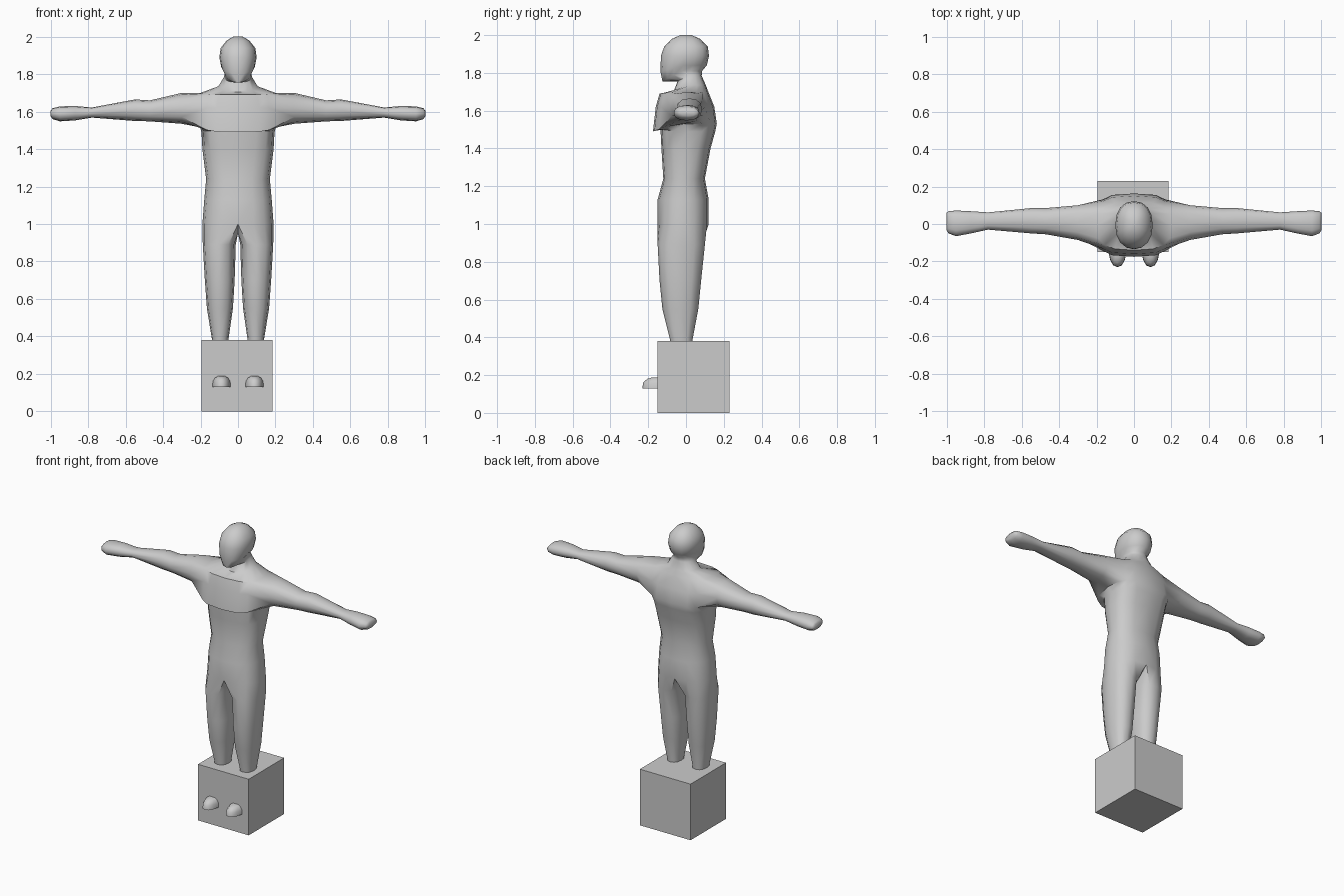
import bpy, bmesh, math
from mathutils import Matrix

if "Cube" in bpy.data.objects:
    bpy.data.objects.remove(bpy.data.objects["Cube"])

grey = bpy.data.materials.new("plain grey")
grey.use_nodes = True
colour = (0.6, 0.6, 0.6, 1)
grey.diffuse_color = colour
grey.node_tree.nodes["Principled BSDF"].inputs["Base Color"].default_value = colour


def finish(bm, name, smooth=None):
    bmesh.ops.recalc_face_normals(bm, faces=bm.faces[:])
    mesh = bpy.data.meshes.new(name)
    bm.to_mesh(mesh)
    bm.free()
    mesh.materials.append(grey)
    obj = bpy.data.objects.new(name, mesh)
    bpy.context.collection.objects.link(obj)
    if smooth:
        bpy.ops.object.select_all(action='DESELECT')
        obj.select_set(True)
        bpy.context.view_layer.objects.active = obj
        bpy.ops.object.shade_smooth_by_angle(angle=math.radians(smooth))
    return obj


def power(v, e):
    return math.copysign(abs(v) ** e, v)


def half_ring(bm, z, width, front, back, e=0.85, tilt=0):
    """Half outline from front centre to back centre; tilt shifts the front up or down."""
    ring = []
    for i in range(9):
        a = math.pi * (i / 8 - 0.5)
        x = 0 if i in (0, 8) else width * power(math.cos(a), e)
        y = (front + back) / 2 + (back - front) / 2 * power(math.sin(a), e)
        ring.append(bm.verts.new((x, y, z + tilt * max(0, -math.sin(a)))))
    return ring


def oval(start, u0, u1, v0, v1):
    """Twelve points of an oval filling the given bounds."""
    for i in range(12):
        a = math.radians(start + 30 * i)
        yield ((u0 + u1) / 2 + (u1 - u0) / 2 * power(math.cos(a), 0.85),
               (v0 + v1) / 2 + (v1 - v0) / 2 * power(math.sin(a), 0.85))


def bridge(bm, a, b, closed=True, skip=()):
    n = len(a)
    for i in range(n if closed else n - 1):
        if i not in skip:
            j = (i + 1) % n
            bm.faces.new((a[i], a[j], b[j], b[i]))


bm = bmesh.new()

# Torso, neck and head: height, half width, front, back, squareness, front tilt
sections = [
    (1.00, .19, -.15, .12), (1.13, .18, -.15, .12), (1.24, .17, -.12, .10),
    (1.40, .19, -.13, .13, .75), (1.49, .195, -.135, .155, .7, .01),
    (1.53, .205, -.175, .163, .6, -.04), (1.62, .205, -.16, .15, .6),
    (1.70, .20, -.14, .118, .7, -.01), (1.735, .105, -.065, .105, .85, -.03),
    (1.785, .075, -.045, .083, .85, -.03), (1.81, .07, -.125, .085, .9, -.055),
    (1.84, .09, -.135, .11, .9, -.035), (1.89, .10, -.133, .122, .9),
    (1.94, .092, -.115, .115, .9), (1.98, .06, -.075, .075, .9), (2.0, .025, -.03, .03)]
rings = [half_ring(bm, *s) for s in sections]
for k in range(len(rings) - 1):
    bridge(bm, rings[k], rings[k + 1], False, range(2, 6) if k in (5, 6) else ())
bm.faces.new(rings[-1])

# Arm grown out of the shoulder opening: reach, front, back, bottom, top
low, mid, high = rings[5:8]
loop = low[2:7] + [mid[6]] + high[6:1:-1] + [mid[2]]
for x, front, back, bottom, top in [
        (.30, -.085, .10, 1.535, 1.70), (.47, -.055, .085, 1.548, 1.66),
        (.55, -.05, .085, 1.55, 1.665), (.78, -.03, .062, 1.568, 1.622),
        (.87, -.05, .068, 1.553, 1.63), (.95, -.065, .072, 1.548, 1.628),
        (.99, -.05, .068, 1.56, 1.618), (1.0, -.035, .06, 1.575, 1.605)]:
    ring = [bm.verts.new((x, y, z)) for y, z in oval(210, front, back, bottom, top)]
    bridge(bm, loop, ring)
    loop = ring
bm.faces.new(loop)

# Leg grown out of half the hips plus the crotch line
loop = rings[0] + [bm.verts.new((0, y, .95)) for y in (.06, -.02, -.09)]
for z, inner, outer, front, back in [
        (.89, .012, .188, -.15, .10), (.70, .018, .177, -.14, .08),
        (.55, .027, .166, -.125, .065), (.39, .05, .14, -.085, .035),
        (.15, .05, .13, -.08, .04)]:
    ring = [bm.verts.new((x, y, z)) for x, y in oval(-120, inner, outer, front, back)]
    bridge(bm, loop, ring)
    loop = ring
bm.faces.new(loop)

# Other half of the body
bmesh.ops.mirror(bm, geom=bm.verts[:] + bm.edges[:] + bm.faces[:],
                 matrix=Matrix.Identity(4), merge_dist=.0005, axis='X')
finish(bm, "body", 55)

# Feet, with the toes poking out of the block
for name, side in (("left_foot", 1), ("right_foot", -1)):
    bm = bmesh.new()
    feet = [half_ring(bm, *s) for s in [(.13, .052, -.23, .06), (.16, .05, -.228, .06),
                                       (.18, .04, -.205, .05), (.188, .025, -.18, .03)]]
    for a, b in zip(feet, feet[1:]):
        bridge(bm, a, b, False)
    bm.faces.new(feet[0])
    bm.faces.new(feet[-1])
    bmesh.ops.mirror(bm, geom=bm.verts[:] + bm.edges[:] + bm.faces[:],
                     matrix=Matrix.Identity(4), merge_dist=.0005, axis='X')
    bmesh.ops.translate(bm, verts=bm.verts[:], vec=(side * .088, 0, 0))
    finish(bm, name, 50)

# Block around the lower legs
bm = bmesh.new()
bmesh.ops.create_cube(bm, size=.38)
bmesh.ops.translate(bm, verts=bm.verts[:], vec=(-.005, .04, .19))
finish(bm, "block")
